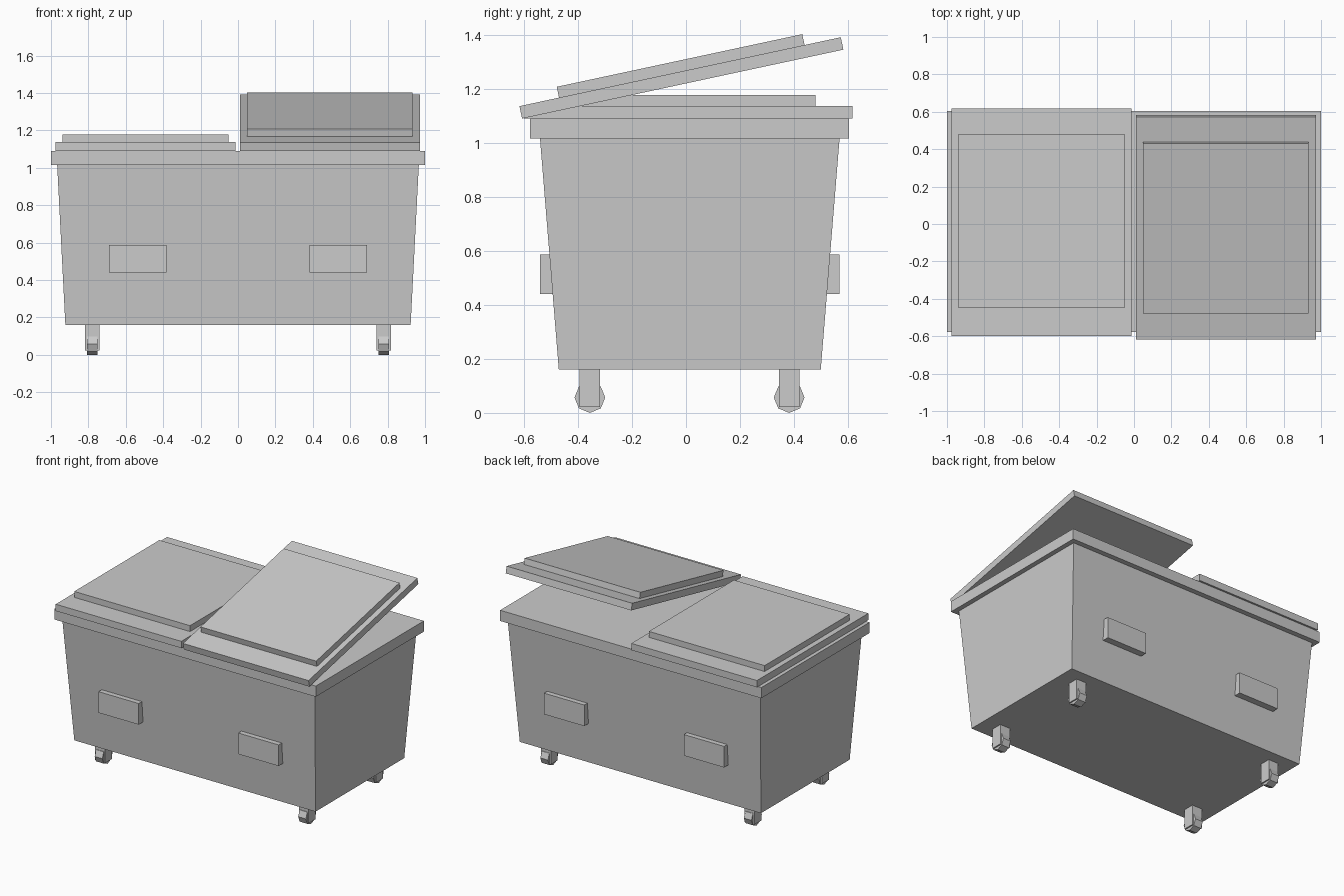
import bpy, bmesh, math
from mathutils import Matrix, Vector

if "Cube" in bpy.data.objects:
    bpy.data.objects.remove(bpy.data.objects["Cube"])


def finish(name, bm):
    bmesh.ops.recalc_face_normals(bm, faces=bm.faces)
    mesh = bpy.data.meshes.new(name)
    bm.to_mesh(mesh)
    bm.free()
    ob = bpy.data.objects.new(name, mesh)
    bpy.context.collection.objects.link(ob)
    return ob


def box(name, x, y, z):
    """Box from (min, max) ranges."""
    bm = bmesh.new()
    bmesh.ops.create_cube(bm, size=1)
    for v in bm.verts:
        v.co = [r[0] if c < 0 else r[1] for r, c in zip((x, y, z), v.co)]
    return finish(name, bm)


# Tapered bin body: widen the upper corners of a box
body = box("bin_body", (-0.923, 0.923), (-0.471, 0.499), (0.16, 1.02))
for v in body.data.vertices:
    if v.co.z > 0.5:
        v.co.x = math.copysign(0.967, v.co.x)
        v.co.y = -0.541 if v.co.y < 0 else 0.569

# Top rim
box("rim", (-1.0, 1.0), (-0.578, 0.604), (1.016, 1.09))


# Lids: slab with a raised panel, tilted about the front lower edge
def lid(side, x0, y0, angle):
    place = Matrix.Translation((x0, y0, 1.09)) @ Matrix.Rotation(math.radians(angle), 4, 'X')
    slab = box(side + "_lid", (0, 0.961), (0, 1.217), (0, 0.047))
    panel = box(side + "_lid_panel", (0.037, 0.923), (0.15, 1.08), (0.047, 0.088))
    for ob in (slab, panel):
        ob.data.transform(place)


lid("left", -0.975, -0.60, 0)
lid("right", 0.011, -0.607, 12.1)

# Lifting pockets and casters, repeated at each corner
for sx, side in ((-1, "left"), (1, "right")):
    for end, py, wy in (("front", (-0.541, -0.47), -0.356), ("back", (0.50, 0.568), 0.382)):
        px = sx * 0.535
        box(f"{end}_{side}_pocket", (px - 0.154, px + 0.154), py, (0.44, 0.586))
        cx = sx * 0.779
        box(f"{end}_{side}_caster_fork", (cx - 0.038, cx + 0.038),
            (wy - 0.038, wy + 0.038), (0.022, 0.162))
        bm = bmesh.new()
        bmesh.ops.create_cone(bm, cap_ends=True, segments=8, radius1=0.057,
                              radius2=0.057, depth=0.058)
        bm.transform(Matrix.Translation((cx, wy, 0.057)) @ Matrix.Rotation(math.pi / 2, 4, 'Y'))
        finish(f"{end}_{side}_wheel", bm)
